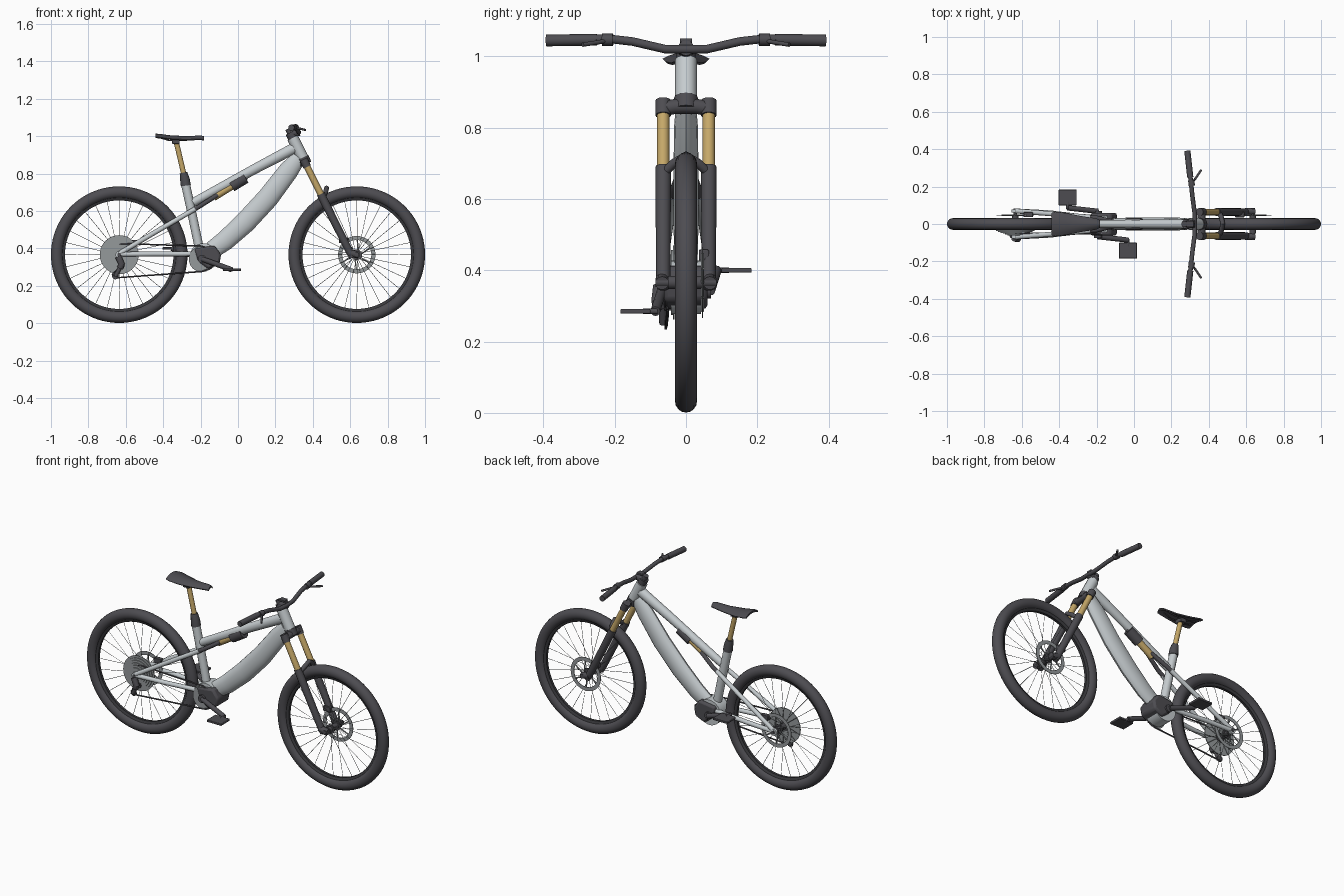
import bpy, bmesh
from math import sin, cos, pi, radians
from mathutils import Vector

cube = bpy.data.objects.get("Cube")
if cube:
    bpy.data.objects.remove(cube, do_unlink=True)


def material(name, rgb):
    m = bpy.data.materials.new(name)
    m.use_nodes = True
    m.diffuse_color = (*rgb, 1)
    m.node_tree.nodes["Principled BSDF"].inputs["Base Color"].default_value = (*rgb, 1)
    return m


DARK = material("charcoal", (0.075, 0.073, 0.083))
RIM = material("black rim", (0.04, 0.04, 0.045))
SILVER = material("silver frame", (0.56, 0.6, 0.62))
STEEL = material("steel", (0.3, 0.32, 0.33))
GOLD = material("gold", (0.56, 0.39, 0.14))


def finish(name, bm, mat, bevel=0):
    bmesh.ops.recalc_face_normals(bm, faces=bm.faces)
    me = bpy.data.meshes.new(name)
    bm.to_mesh(me)
    bm.free()
    me.materials.clear()
    me.materials.append(mat)
    ob = bpy.data.objects.new(name, me)
    bpy.context.collection.objects.link(ob)
    if bevel:
        mod = ob.modifiers.new("rounded", 'BEVEL')
        mod.width, mod.segments = bevel, 2
    bpy.ops.object.select_all(action='DESELECT')
    ob.select_set(True)
    bpy.context.view_layer.objects.active = ob
    bpy.ops.object.shade_smooth_by_angle(angle=radians(35))
    return ob


def tubes(name, paths, r, mat, radii=None, squash=1, closed=False, res=4):
    """Round tubes swept along paths; squash flattens them across y."""
    cu = bpy.data.curves.new(name, 'CURVE')
    cu.dimensions, cu.bevel_depth, cu.bevel_resolution = '3D', r, res
    cu.use_fill_caps = True
    for path in paths:
        sp = cu.splines.new('POLY')
        sp.points.add(len(path) - 1)
        sp.use_cyclic_u = closed
        for i, p in enumerate(path):
            sp.points[i].co = (*p, 1)
            sp.points[i].radius = radii[i] if radii else 1
    tmp = bpy.data.objects.new(name + "_path", cu)
    bpy.context.collection.objects.link(tmp)
    dg = bpy.context.evaluated_depsgraph_get()
    me = bpy.data.meshes.new_from_object(tmp.evaluated_get(dg))
    bm = bmesh.new()
    bm.from_mesh(me)
    bpy.data.objects.remove(tmp, do_unlink=True)
    bpy.data.meshes.remove(me)
    bmesh.ops.remove_doubles(bm, verts=bm.verts, dist=1e-5)
    for v in bm.verts:
        v.co.y *= squash
    return finish(name, bm, mat)


def pair(name, path, r, mat, **kw):
    """The same tube on the left and right sides."""
    for side, s in (("left", 1), ("right", -1)):
        tubes(f"{name}_{side}", [[(x, s * y, z) for x, y, z in path]], r, mat, **kw)


def lathe(name, centre, profile, mat, steps=64):
    """Closed (radius, y) profile turned about the y axis."""
    bm = bmesh.new()
    vs = [bm.verts.new((r, y, 0)) for r, y in profile]
    es = [bm.edges.new((vs[i - 1], vs[i])) for i in range(len(vs))]
    bmesh.ops.spin(bm, geom=vs + es, cent=(0, 0, 0), axis=(0, 1, 0), angle=2 * pi, steps=steps)
    bmesh.ops.remove_doubles(bm, verts=bm.verts, dist=1e-5)
    bmesh.ops.translate(bm, verts=bm.verts, vec=(centre[0], 0, centre[1]))
    return finish(name, bm, mat)


def disc(name, centre, r, y0, y1, mat, hole=0.0, steps=40):
    return lathe(name, centre, [(hole, y0), (r, y0), (r, y1), (hole, y1)], mat, steps)


def plate(name, outline, y0, y1, mat, bevel=0.004):
    """An x-z outline extruded across y."""
    bm = bmesh.new()
    f = bm.faces.new([bm.verts.new((x, y0, z)) for x, z in outline])
    ext = bmesh.ops.extrude_face_region(bm, geom=[f])
    moved = [v for v in ext["geom"] if isinstance(v, bmesh.types.BMVert)]
    bmesh.ops.translate(bm, verts=moved, vec=(0, y1 - y0, 0))
    return finish(name, bm, mat, bevel)


def box(name, centre, size, mat, bevel=0.003):
    x, y, z = centre
    a, b, c = (s / 2 for s in size)
    return plate(name, [(x - a, z - c), (x + a, z - c), (x + a, z + c), (x - a, z + c)],
                 y - b, y + b, mat, bevel)


REAR, FRONT, CRANK = (-0.635, 0.366), (0.635, 0.366), (-0.193, 0.343)

# Wheels: tyre, rim, hub, spokes and brake rotor
for label, c in (("rear", REAR), ("front", FRONT)):
    arc = [2 * pi * i / 16 for i in range(16)]
    lathe(label + "_tyre", c, [(0.333 + 0.032 * cos(a), 0.031 * sin(a)) for a in arc], DARK, 80)
    lathe(label + "_rim", c, [(0.29, -0.008), (0.312, -0.017), (0.312, 0.017), (0.29, 0.008)], RIM, 80)
    disc(label + "_hub", c, 0.018, -0.05, 0.05, DARK)
    for y in (-0.028, 0.028):
        disc(label + "_hub_flange", c, 0.028, y - 0.003, y + 0.003, DARK)
    spokes = []
    for i in range(28):
        a, y = 2 * pi * i / 28, 0.028 * (-1) ** i
        b = a + 0.15 * (-1) ** (i // 2)
        spokes.append([(c[0] + 0.025 * cos(b), y, c[1] + 0.025 * sin(b)),
                       (c[0] + 0.292 * cos(a), 0, c[1] + 0.292 * sin(a))])
    tubes(label + "_spokes", spokes, 0.0013, STEEL, res=0)
    disc(label + "_rotor", c, 0.1, 0.045, 0.048, STEEL, 0.078)
    arms = [[(c[0] + r * cos(a + t), 0.0465, c[1] + r * sin(a + t)) for r, t in ((0.02, 0), (0.082, 0.5))]
            for a in (2 * pi * i / 6 for i in range(6))]
    tubes(label + "_rotor_arms", arms, 0.004, STEEL, squash=1, res=1)

# Frame
tubes("down_tube", [[(0.325, 0, 0.885), (0.27, 0, 0.815), (0.16, 0, 0.67), (0.04, 0, 0.54),
                     (-0.07, 0, 0.44), (-0.14, 0, 0.39)]], 0.053, SILVER,
      radii=[0.75, 1, 1.08, 1.08, 1, 0.9], squash=0.62, res=6)
tubes("top_tube", [[(0.3, 0, 0.935), (0.1, 0, 0.83), (-0.24, 0, 0.645)]], 0.027, SILVER,
      radii=[1.1, 1, 0.85], squash=0.9)
tubes("head_tube", [[(0.292, 0, 0.99), (0.352, 0, 0.872)]], 0.031, SILVER)
tubes("seat_tube", [[(-0.282, 0, 0.75), (-0.245, 0, 0.58), (-0.205, 0, 0.39)]], 0.024, SILVER)
disc("bottom_shell", (-0.185, 0.352), 0.075, -0.042, 0.042, SILVER)
pair("chainstay", [(-0.635, 0.07, 0.368), (-0.45, 0.06, 0.37), (-0.3, 0.042, 0.37), (-0.2, 0.035, 0.372)],
     0.013, SILVER)
pair("seatstay", [(-0.635, 0.07, 0.372), (-0.45, 0.055, 0.482), (-0.23, 0.036, 0.61)], 0.013, SILVER)
for y in (-0.07, 0.07):
    disc("rear_dropout", REAR, 0.02, y - 0.008, y + 0.008, SILVER)
disc("rear_axle", REAR, 0.01, -0.084, 0.084, DARK)

# Rear shock and its yoke
pair("shock_yoke", [(-0.26, 0.036, 0.592), (-0.2, 0.033, 0.628), (-0.11, 0.012, 0.685)], 0.012, DARK)
tubes("shock_shaft", [[(-0.13, 0, 0.673), (-0.03, 0, 0.735)]], 0.02, GOLD)
tubes("shock_body", [[(-0.035, 0, 0.732), (0.04, 0, 0.778)]], 0.031, DARK)
tubes("shock_reservoir", [[(-0.03, 0, 0.768), (0.03, 0, 0.8)]], 0.015, DARK)
tubes("shock_mount", [[(0.035, 0, 0.775), (0.055, 0, 0.8)]], 0.015, DARK)

# Seat post and saddle
tubes("seat_collar", [[(-0.279, 0, 0.735), (-0.284, 0, 0.77), (-0.292, 0, 0.805)]], 0.027, DARK,
      radii=[1, 0.95, 0.75])
tubes("seat_post", [[(-0.287, 0, 0.785), (-0.328, 0, 0.96)]], 0.014, GOLD)
box("saddle_clamp", (-0.332, 0, 0.97), (0.04, 0.05, 0.025), DARK)
pair("saddle_rail", [(-0.42, 0.02, 0.992), (-0.37, 0.02, 0.977), (-0.28, 0.02, 0.977), (-0.22, 0.012, 0.99)],
     0.004, DARK, res=1)
bm = bmesh.new()
rings = []
for x, w, z in ((-0.44, 0.06, 1.013), (-0.42, 0.066, 1.012), (-0.36, 0.058, 1.004),
                (-0.28, 0.042, 1.0), (-0.2, 0.03, 1.003), (-0.182, 0.02, 1.0)):
    top = [(x, w * t / 4, z - 0.018 * (t / 4) ** 2) for t in range(-4, 5)]
    under = [(x, w * 0.9 * t / 4, z - 0.012 - 0.012 * (t / 4) ** 2) for t in range(4, -5, -1)]
    rings.append([bm.verts.new(p) for p in top + under])
for a, b in zip(rings, rings[1:]):
    for i in range(len(a)):
        bm.faces.new((a[i - 1], a[i], b[i], b[i - 1]))
bm.faces.new(rings[0])
bm.faces.new(rings[-1])
finish("saddle", bm, DARK)

# Suspension fork
tubes("fork_crown", [[(0.358, -0.066, 0.853), (0.362, -0.03, 0.86), (0.362, 0.03, 0.86), (0.358, 0.066, 0.853)]],
      0.021, DARK)
tubes("lower_headset", [[(0.346, 0, 0.885), (0.362, 0, 0.85)]], 0.033, DARK)
pair("fork_crown_socket", [(0.35, 0.064, 0.876), (0.37, 0.064, 0.835)], 0.022, DARK)
pair("fork_stanchion", [(0.36, 0.064, 0.855), (0.46, 0.064, 0.655)], 0.0175, GOLD)
pair("fork_lower", [(0.443, 0.064, 0.69), (0.452, 0.064, 0.67), (0.6, 0.064, 0.375), (0.612, 0.064, 0.35)],
     0.022, DARK, radii=[1, 1, 0.9, 0.75])
pair("fork_dropout", [(0.595, 0.067, 0.375), (0.645, 0.067, 0.364)], 0.019, DARK)
disc("front_axle", FRONT, 0.013, -0.085, 0.085, DARK)
tubes("fork_brace", [[(0.455, -0.06, 0.675), (0.468, -0.035, 0.7), (0.474, 0, 0.722),
                      (0.468, 0.035, 0.7), (0.455, 0.06, 0.675)]], 0.013, DARK)
box("front_caliper", (0.565, 0.05, 0.443), (0.05, 0.028, 0.03), DARK)
box("rear_caliper", (-0.565, 0.05, 0.43), (0.05, 0.026, 0.03), DARK)

# Cockpit: stem, handlebar, grips and levers
tubes("upper_headset", [[(0.295, 0, 0.985), (0.279, 0, 1.018)]], 0.026, DARK)
tubes("stem", [[(0.285, 0, 1.012), (0.328, 0, 1.024)]], 0.022, DARK)
tubes("stem_cap", [[(0.28, 0, 1.015), (0.268, 0, 1.04)]], 0.017, DARK)
box("display_mount", (0.3, 0, 1.045), (0.04, 0.034, 0.012), DARK)
half = [(0.326, 0.0, 1.02), (0.324, 0.06, 1.021), (0.312, 0.15, 1.042), (0.305, 0.22, 1.05), (0.286, 0.38, 1.045)]
tubes("handlebar", [[(x, -y, z) for x, y, z in half[:0:-1]] + half], 0.012, DARK)
pair("grip", [(0.301, 0.25, 1.047), (0.285, 0.392, 1.045)], 0.0165, DARK)
pair("lever_clamp", [(0.309, 0.205, 1.047), (0.306, 0.235, 1.047)], 0.017, DARK)
pair("brake_lever", [(0.31, 0.22, 1.045), (0.33, 0.245, 1.04), (0.36, 0.29, 1.033)], 0.006, DARK)

# Motor, cranks and pedals
plate("motor", [(-0.235, 0.4), (-0.125, 0.415), (-0.09, 0.365), (-0.1, 0.315), (-0.16, 0.288), (-0.215, 0.33)],
      -0.062, 0.06, DARK, 0.012)
disc("chainring", CRANK, 0.07, -0.054, -0.05, STEEL)
disc("crank_axle", CRANK, 0.022, -0.074, 0.07, DARK)
for label, s, px, pz in (("right", -1, -0.032, 0.285), ("left", 1, -0.355, 0.4)):
    tubes("crank_" + label, [[(CRANK[0], s * 0.068, CRANK[1]), (px, s * 0.086, pz)]], 0.014, DARK)
    tubes("pedal_axle_" + label, [[(px, s * 0.08, pz), (px, s * 0.12, pz)]], 0.008, DARK)
    box("pedal_" + label, (px, s * 0.142, pz), (0.096, 0.084, 0.013), DARK)

# Drivetrain: cassette, chain and derailleur
lathe("cassette", REAR, [(0, -0.03)] + [(0.104 - 0.0125 * (i // 2), -0.032 - 0.005 * ((i + 1) // 2))
                                      for i in range(12)] + [(0, -0.062)], STEEL)
tubes("chain", [[(-0.625, -0.05, 0.425), (-0.193, -0.052, 0.412), (-0.145, -0.052, 0.392), (-0.125, -0.052, 0.343),
                 (-0.145, -0.052, 0.294), (-0.193, -0.052, 0.276), (-0.655, -0.056, 0.242),
                 (-0.672, -0.056, 0.26), (-0.62, -0.053, 0.315), (-0.675, -0.05, 0.37)]],
      0.0045, DARK, closed=True, res=1)
tubes("derailleur_body", [[(-0.64, -0.075, 0.355), (-0.622, -0.08, 0.315), (-0.63, -0.075, 0.295)]], 0.018, DARK)
tubes("derailleur_cage", [[(-0.625, -0.066, 0.31), (-0.655, -0.064, 0.25)]], 0.011, DARK)
for x, z in ((-0.625, 0.305), (-0.655, 0.252)):
    disc("derailleur_pulley", (x, z), 0.018, -0.06, -0.053, DARK, steps=20)
